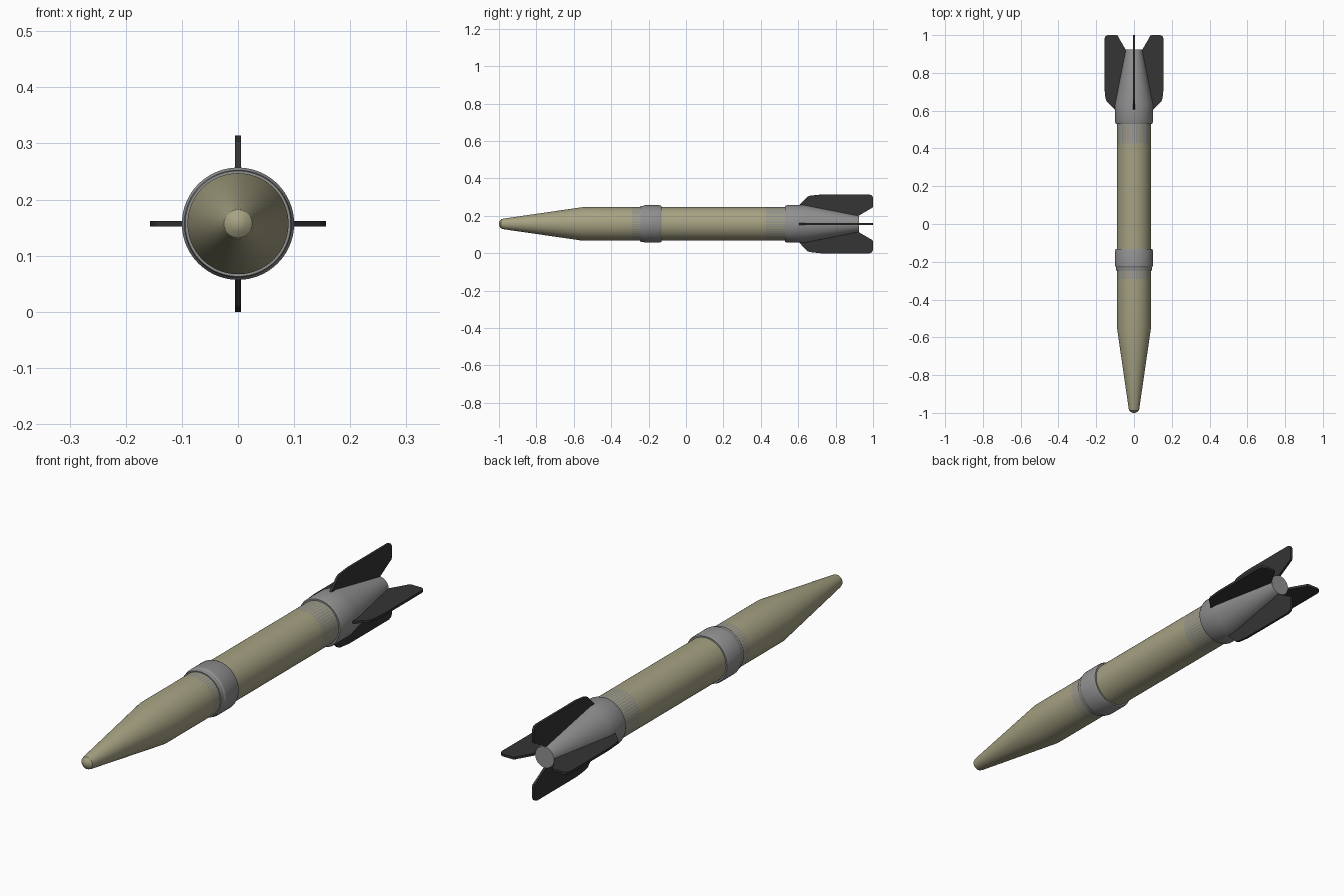
import bpy, bmesh, math
from mathutils import Matrix, Vector

if "Cube" in bpy.data.objects:
    bpy.data.objects.remove(bpy.data.objects["Cube"])

CZ = 0.157   # height of the long axis
SEG = 96


def material(name, rgb):
    m = bpy.data.materials.new(name)
    m.diffuse_color = (*rgb, 1)
    m.use_nodes = True
    m.node_tree.nodes["Principled BSDF"].inputs["Base Color"].default_value = m.diffuse_color
    return m


tan = material("tan_paint", (0.38, 0.36, 0.225))
grey = material("grey_metal", (0.28, 0.28, 0.28))
dark = material("dark_fin", (0.035, 0.035, 0.035))


def finish(bm, name, mats):
    bmesh.ops.recalc_face_normals(bm, faces=bm.faces)
    me = bpy.data.meshes.new(name)
    bm.to_mesh(me)
    bm.free()
    for m in mats:
        me.materials.append(m)
    ob = bpy.data.objects.new(name, me)
    bpy.context.collection.objects.link(ob)
    bpy.context.view_layer.objects.active = ob
    ob.select_set(True)
    bpy.ops.object.shade_smooth_by_angle(angle=math.radians(25))
    ob.select_set(False)
    return ob


def lathe(name, profile, mats, stripes=()):
    """Turn (y, radius) points about the long axis; stripe bands alternate faces."""
    bm = bmesh.new()
    rings = []
    for y, r in profile:
        rings.append([bm.verts.new((r * math.cos(a), y, CZ + r * math.sin(a)))
                      for a in (2 * math.pi * i / SEG for i in range(SEG))])
    for k in range(len(rings) - 1):
        mid = (profile[k][0] + profile[k + 1][0]) / 2
        band = any(a < mid < b for a, b in stripes)
        for i in range(SEG):
            j = (i + 1) % SEG
            f = bm.faces.new((rings[k][i], rings[k][j], rings[k + 1][j], rings[k + 1][i]))
            f.material_index = 1 if band and i % 2 else 0
    bm.faces.new(rings[0])
    bm.faces.new(rings[-1])
    return finish(bm, name, mats)


# Nose and tube, with striped bands next to both collars
lathe("body", [(-1.0, 0.005), (-0.997, 0.014), (-0.988, 0.025), (-0.978, 0.028),
               (-0.55, 0.09), (-0.29, 0.09), (-0.24, 0.09), (0.425, 0.09),
               (0.54, 0.09)],
      [tan, grey], stripes=[(-0.29, -0.24), (0.425, 0.54)])

# Front collar with a stepped lip
lathe("front_collar", [(-0.245, 0.088), (-0.245, 0.094), (-0.238, 0.096),
                       (-0.23, 0.096), (-0.222, 0.1), (-0.142, 0.1),
                       (-0.132, 0.096), (-0.132, 0.088)], [grey])

# Rear collar and tapering tail
lathe("tail_cone", [(0.53, 0.088), (0.53, 0.096), (0.54, 0.1), (0.635, 0.1),
                    (0.925, 0.043)], [grey])

# Four fins
outline = [(0.605, 0.085), (0.605, 0.1), (0.65, 0.146), (0.665, 0.151), (0.72, 0.157),
           (0.98, 0.157), (0.994, 0.152), (1.0, 0.14), (1.0, 0.095),
           (0.997, 0.086), (0.985, 0.08), (0.92, 0.042), (0.88, 0.035), (0.63, 0.08)]
T = 0.005
for n, side in enumerate(("right", "top", "left", "bottom")):
    bm = bmesh.new()
    face = bm.faces.new([bm.verts.new((r, y, -T)) for y, r in outline])
    ext = bmesh.ops.extrude_face_region(bm, geom=[face])
    bmesh.ops.translate(bm, vec=(0, 0, 2 * T),
                        verts=[v for v in ext["geom"] if isinstance(v, bmesh.types.BMVert)])
    bm.transform(Matrix.Translation((0, 0, CZ)) @ Matrix.Rotation(-n * math.pi / 2, 4, 'Y'))
    finish(bm, "fin_" + side, [dark])
